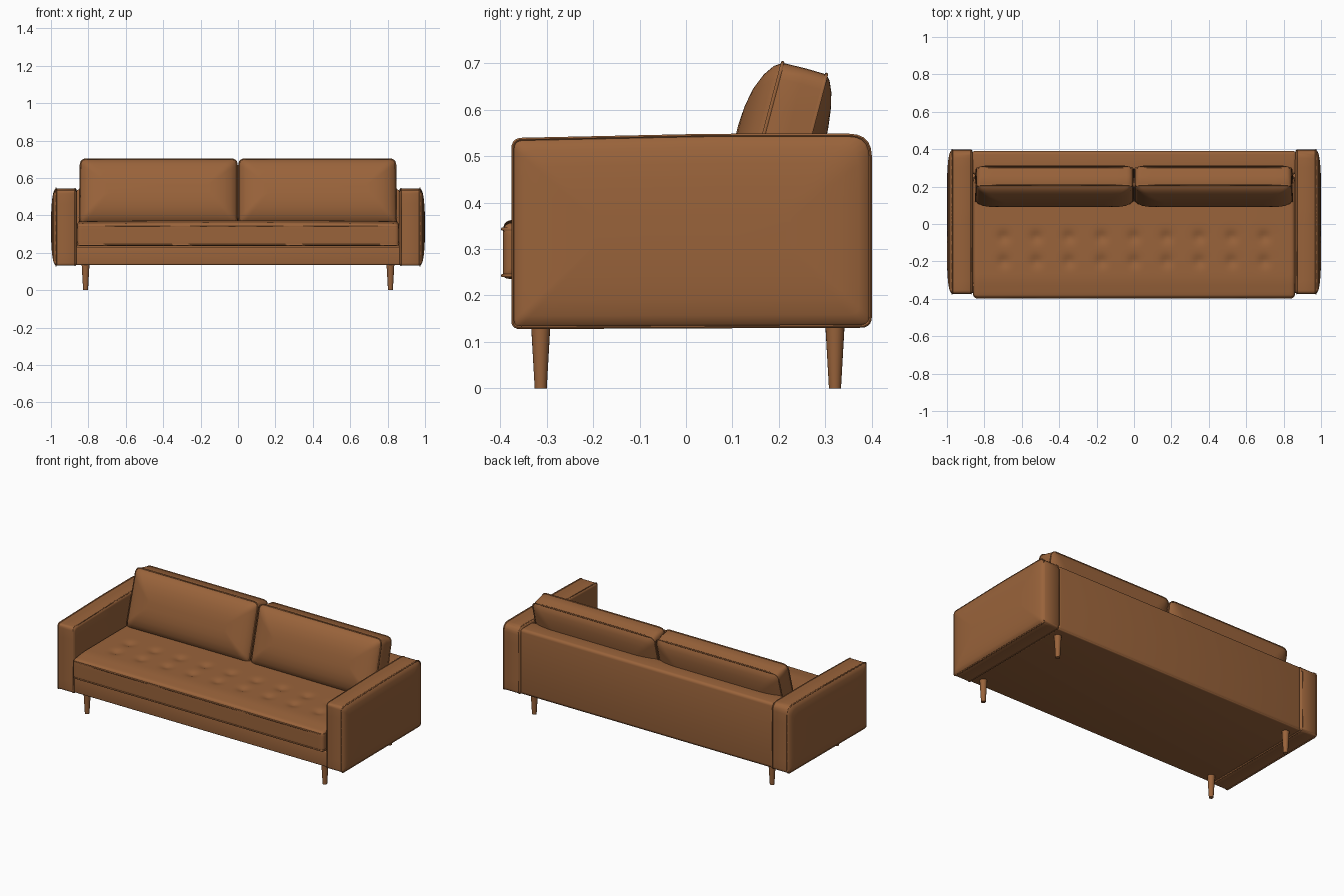
import bpy, bmesh, math
from mathutils import Matrix, Vector

if "Cube" in bpy.data.objects:
    bpy.data.objects.remove(bpy.data.objects["Cube"])

leather = bpy.data.materials.new("brown_leather")
leather.diffuse_color = (0.32, 0.125, 0.043, 1)
leather.use_nodes = True
leather.node_tree.nodes["Principled BSDF"].inputs["Base Color"].default_value = leather.diffuse_color


def finish(ob, angle=40):
    ob.data.materials.append(leather)
    bpy.ops.object.select_all(action='DESELECT')
    ob.select_set(True)
    bpy.context.view_layer.objects.active = ob
    bpy.ops.object.shade_smooth_by_angle(angle=math.radians(angle))
    return ob


def from_bmesh(name, bm, angle=40):
    bmesh.ops.recalc_face_normals(bm, faces=bm.faces[:])
    me = bpy.data.meshes.new(name)
    bm.to_mesh(me)
    bm.free()
    ob = bpy.data.objects.new(name, me)
    bpy.context.collection.objects.link(ob)
    return finish(ob, angle)


def rounded(corners, step=0.05, arc=5):
    """Closed outline from (a, b, radius) corners, with straight runs subdivided."""
    out, n = [], len(corners)
    for i, (a, b, r) in enumerate(corners):
        p = Vector((a, b))
        before = (Vector(corners[i - 1][:2]) - p).normalized()
        after = (Vector(corners[(i + 1) % n][:2]) - p).normalized()
        s, e = p + before * r, p + after * r
        for k in range(arc + 1):
            t = k / arc
            out.append(s * (1 - t) ** 2 + p * 2 * t * (1 - t) + e * t * t)
        c = corners[(i + 1) % n]
        q = Vector(c[:2]) - after * c[2]
        m = max(1, int((q - e).length / step))
        out += [e.lerp(q, k / m) for k in range(1, m)]
    return out


def ring(outline, inset):
    lo = Vector((min(p.x for p in outline), min(p.y for p in outline)))
    hi = Vector((max(p.x for p in outline), max(p.y for p in outline)))
    c, h = (lo + hi) / 2, (hi - lo) / 2
    return [Vector((c.x + (p.x - c.x) * (1 - inset / h.x),
                    c.y + (p.y - c.y) * (1 - inset / h.y))) for p in outline]


def loft(name, outline, stations, frame, shape=None):
    """Skin an outline through (depth, inset) stations; frame maps to the world."""
    bm = bmesh.new()
    rows = []
    for w, inset in stations:
        pts = [frame @ Vector((p.x, p.y, w)) for p in ring(outline, inset)]
        rows.append([bm.verts.new(shape(p) if shape else p) for p in pts])
    n = len(outline)
    for r, s in zip(rows, rows[1:]):
        for i in range(n):
            bm.faces.new((r[i], r[(i + 1) % n], s[(i + 1) % n], s[i]))
    bm.faces.new(rows[0])
    bm.faces.new(rows[-1])
    return from_bmesh(name, bm)


def piping(name, outline, w, frame, radius=0.004):
    cu = bpy.data.curves.new(name, 'CURVE')
    cu.dimensions = '3D'
    cu.bevel_depth, cu.bevel_resolution = radius, 1
    sp = cu.splines.new('POLY')
    sp.points.add(len(outline) - 1)
    for pt, p in zip(sp.points, outline):
        pt.co = (*(frame @ Vector((p.x, p.y, w))), 1)
    sp.use_cyclic_u = True
    ob = bpy.data.objects.new(name, cu)
    bpy.context.collection.objects.link(ob)
    bpy.ops.object.select_all(action='DESELECT')
    ob.select_set(True)
    bpy.context.view_layer.objects.active = ob
    bpy.ops.object.convert(target='MESH')
    finish(bpy.context.object, 60)


def box(name, lo, hi, bevel):
    lo, hi = Vector(lo), Vector(hi)
    bm = bmesh.new()
    bmesh.ops.create_cube(bm, size=1, matrix=Matrix.Translation((lo + hi) / 2)
                          @ Matrix.Diagonal((*(hi - lo), 1)))
    bmesh.ops.bevel(bm, geom=bm.edges[:], offset=bevel, segments=4,
                    profile=0.5, affect='EDGES')
    return from_bmesh(name, bm)


# frame and backrest
box("base_frame", (-0.868, -0.368, 0.135), (0.868, 0.385, 0.232), 0.008)
box("backrest", (-0.868, 0.265, 0.136), (0.868, 0.39, 0.538), 0.018)

# arms with a bulging outer panel and piped edges
arm = rounded([(-0.373, 0.131, 0.015), (0.397, 0.134, 0.02), (0.397, 0.545, 0.045),
               (0.05, 0.545, 0.05), (-0.373, 0.536, 0.02)])
arm_stations = [(0.862, 0.012), (0.865, 0.004), (0.871, 0), (0.972, 0), (0.980, 0.006),
                (0.988, 0.025), (0.994, 0.06), (0.998, 0.11), (1.0, 0.17)]
for side, sx in (("left", -1), ("right", 1)):
    side_frame = Matrix(((0, 0, sx, 0), (1, 0, 0, 0), (0, 1, 0, 0), (0, 0, 0, 1)))
    loft(side + "_arm", arm, arm_stations, side_frame)
    piping(side + "_arm_outer_piping", arm, 0.973, side_frame)
    piping(side + "_arm_inner_piping", arm, 0.871, side_frame, 0.003)

# seat cushion: crowned top with two rows of tufted dimples
tufts = [(0.174 * i, y) for i in range(-4, 5) for y in (-0.07, -0.2)]


def tufted(p):
    q = p.copy()
    if p.z > 0.33:
        q.z += 0.006 * (1 - (p.x / 0.86) ** 2)
        for tx, ty in tufts:
            d = (p.x - tx) ** 2 + (p.y - ty) ** 2
            if d < 0.01:
                q.z -= 0.012 * math.exp(-d / 0.0009)
    return q


seat = rounded([(-0.394, 0.236, 0.012), (0.25, 0.236, 0.01), (0.25, 0.368, 0.01),
                (-0.30, 0.368, 0.03), (-0.394, 0.354, 0.018)], step=0.014)
seat_stations = [(-0.860, 0.02), (-0.857, 0.008), (-0.85, 0.002)]
seat_stations += [(-0.84 + 1.68 * i / 120, 0) for i in range(121)]
seat_stations += [(-w, s) for w, s in reversed(seat_stations[:3])]
across = Matrix(((0, 0, 1, 0), (1, 0, 0, 0), (0, 1, 0, 0), (0, 0, 0, 1)))
loft("seat_cushion", seat, seat_stations, across, tufted)
seat_plan = rounded([(-0.858, -0.395, 0.025), (0.858, -0.395, 0.025),
                     (0.858, 0.25, 0.01), (-0.858, 0.25, 0.01)])
for label, z in (("lower", 0.243), ("upper", 0.343)):
    piping("seat_" + label + "_piping", seat_plan, z, Matrix.Identity(4))

# two leaning back cushions with boxed sides
lean = Matrix.Translation((0, 0.118, 0.36)) @ Matrix.Rotation(-0.258, 4, 'X')
upright = Matrix(((1, 0, 0, 0), (0, 0, 1, 0), (0, 1, 0, 0), (0, 0, 0, 1)))
back_stations = [(-0.058, 0.15), (-0.055, 0.11), (-0.047, 0.07), (-0.033, 0.035),
                 (-0.017, 0.012), (0, 0), (0.05, -0.001), (0.098, 0), (0.108, 0.012),
                 (0.118, 0.035), (0.126, 0.07), (0.131, 0.11), (0.133, 0.15)]
for side, sx in (("left", -1), ("right", 1)):
    back = rounded([(sx * 0.005, 0.0, 0.03), (sx * 0.848, 0.0, 0.03),
                    (sx * 0.842, 0.353, 0.035), (sx * 0.005, 0.353, 0.035)])
    loft(side + "_back_cushion", back, back_stations, lean @ upright)
    piping(side + "_back_front_piping", back, 0, lean @ upright)
    piping(side + "_back_rear_piping", back, 0.098, lean @ upright)

# tapered legs
for side, x in (("left", -0.815), ("right", 0.815)):
    for end, y in (("front", -0.313), ("rear", 0.321)):
        bm = bmesh.new()
        bmesh.ops.create_cone(bm, cap_ends=True, segments=20, radius1=0.013,
                              radius2=0.021, depth=0.14,
                              matrix=Matrix.Translation((x, y, 0.07)))
        from_bmesh(side + "_" + end + "_leg", bm)
